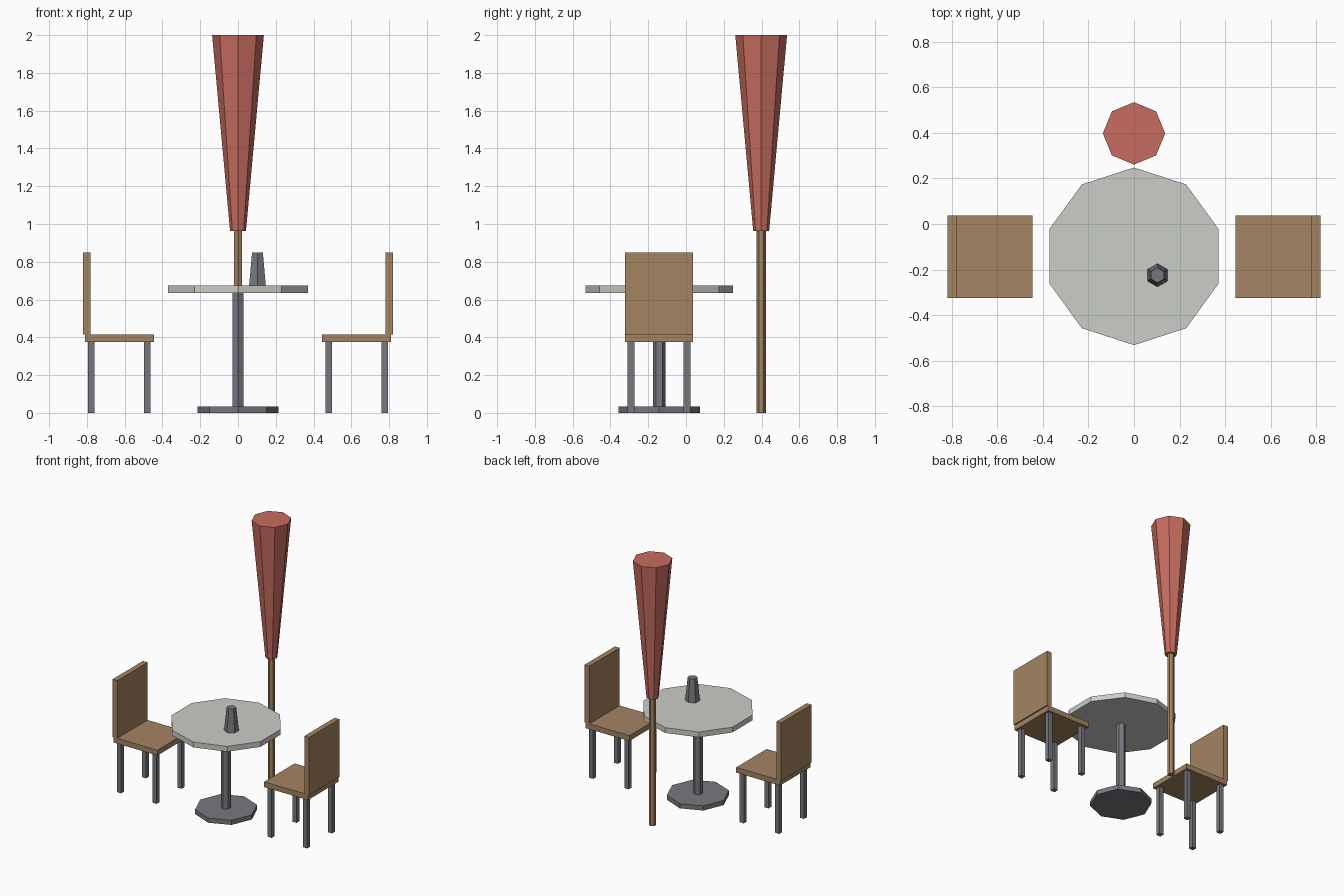
import bpy
from math import pi
from mathutils import Matrix
import bmesh

cube = bpy.data.objects.get("Cube")
if cube:
    bpy.data.objects.remove(cube, do_unlink=True)


def material(name, rgb):
    m = bpy.data.materials.new(name)
    m.use_nodes = True
    m.diffuse_color = (*rgb, 1)
    m.node_tree.nodes["Principled BSDF"].inputs["Base Color"].default_value = (*rgb, 1)
    return m


wood = material("wood", (0.37, 0.23, 0.12))
metal = material("grey metal", (0.18, 0.19, 0.21))
stone = material("pale stone", (0.60, 0.61, 0.57))
fabric = material("red fabric", (0.57, 0.15, 0.115))


def add(name, bm, mat):
    bmesh.ops.recalc_face_normals(bm, faces=bm.faces)
    mesh = bpy.data.meshes.new(name)
    bm.to_mesh(mesh)
    bm.free()
    mesh.materials.append(mat)
    ob = bpy.data.objects.new(name, mesh)
    bpy.context.collection.objects.link(ob)
    return ob


def prism(name, sides, x, y, z0, z1, r0, r1, mat):
    """Upright faceted cone or cylinder with one corner towards +y."""
    bm = bmesh.new()
    bmesh.ops.create_cone(bm, cap_ends=True, segments=sides, radius1=r0, radius2=r1,
                          depth=z1 - z0, matrix=Matrix.Rotation(pi / 2, 4, "Z"))
    bmesh.ops.translate(bm, vec=(0, 0, (z1 - z0) / 2), verts=bm.verts)
    # put the first corner exactly on +y
    top = max(bm.verts, key=lambda v: (round(v.co.y, 4), -abs(v.co.x)))
    if abs(top.co.x) > 1e-4:
        bmesh.ops.rotate(bm, matrix=Matrix.Rotation(pi / sides, 3, "Z"), verts=bm.verts)
    ob = add(name, bm, mat)
    ob.location = (x, y, z0)
    return ob


def box(name, center, size, mat):
    bm = bmesh.new()
    bmesh.ops.create_cube(bm, size=1)
    bmesh.ops.scale(bm, vec=size, verts=bm.verts)
    ob = add(name, bm, mat)
    ob.location = center
    return ob


# Table with a pedestal foot
TY = -0.142
prism("table_foot", 8, 0, TY, 0, 0.035, 0.215, 0.215, metal)
prism("table_column", 6, 0, TY, 0.035, 0.635, 0.034, 0.034, metal)
prism("table_top", 10, 0, TY, 0.635, 0.675, 0.39, 0.39, stone)
prism("table_bottle", 6, 0.103, -0.225, 0.675, 0.848, 0.051, 0.033, metal)

# Folded parasol
prism("parasol_pole", 6, 0, 0.398, 0, 0.965, 0.025, 0.025, wood)
prism("parasol_canopy", 8, 0, 0.398, 0.962, 2.0, 0.042, 0.137, fabric)

# Two chairs facing the table
for side, label in ((1, "left"), (-1, "right")):
    cx = side * 0.628
    box(label + "_chair_seat", (cx, -0.143, 0.395), (0.365, 0.362, 0.04), wood)
    box(label + "_chair_back", (side * 0.80, -0.143, 0.632), (0.04, 0.362, 0.435), wood)
    for dx, end in ((-side, "front" if side > 0 else "back"), (side, "rear")):
        for dy in (-1, 1):
            name = f"{label}_chair_leg_{'inner' if dx == -side else 'outer'}_{'near' if dy < 0 else 'far'}"
            box(name, (cx + dx * 0.148, -0.143 + dy * 0.148, 0.1875),
                (0.035, 0.035, 0.375), metal)
